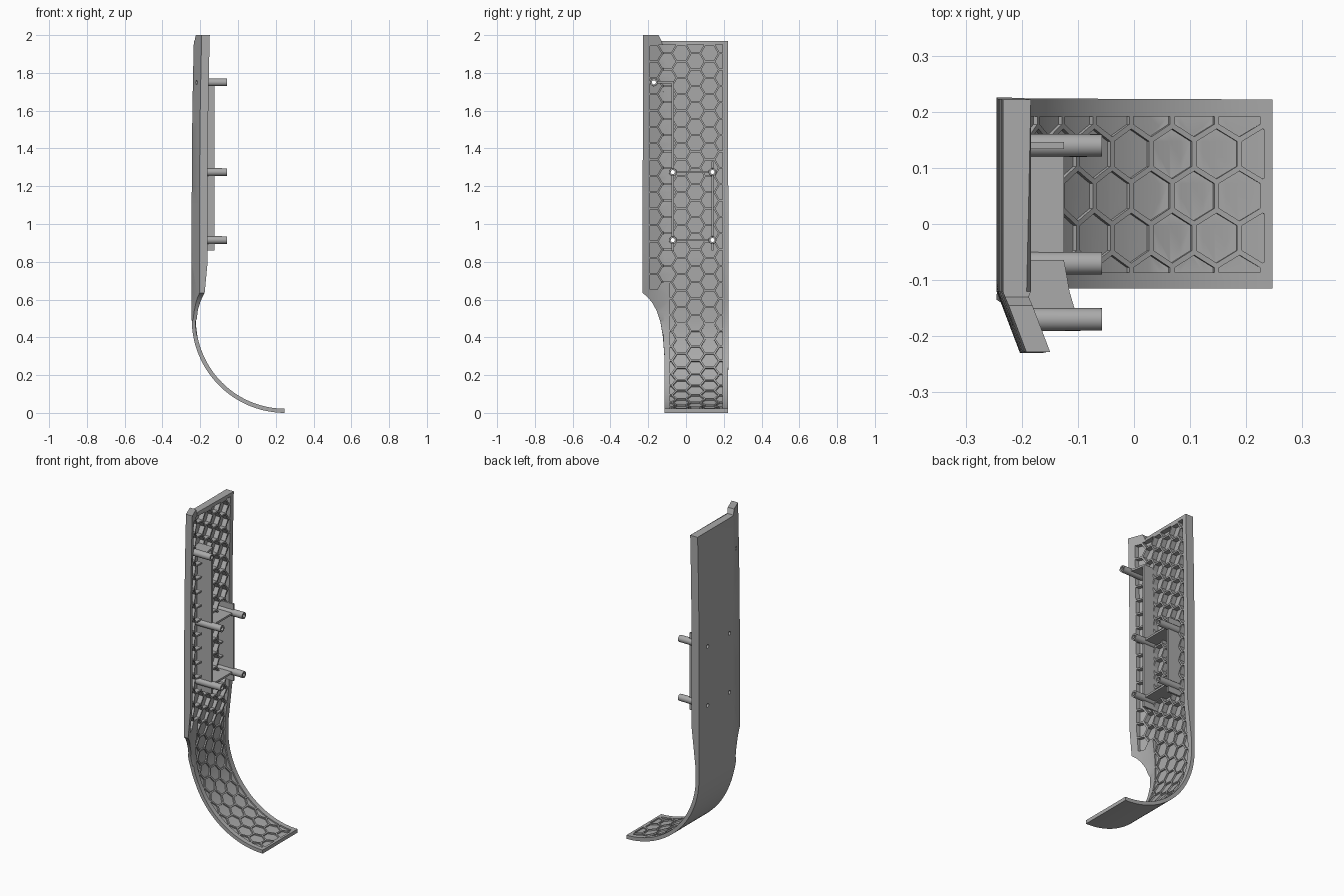
import bpy, bmesh, math
from mathutils import Vector

cube = bpy.data.objects.get("Cube")
if cube:
    bpy.data.objects.remove(cube)

grey = bpy.data.materials.new("plain grey")
grey.use_nodes = True
COLOUR = (0.4, 0.4, 0.4, 1)
grey.diffuse_color = COLOUR
grey.node_tree.nodes["Principled BSDF"].inputs["Base Color"].default_value = COLOUR

# Sheet layout: the panel is made flat (depth, y, run) and then bent
R, CX, CZ = 0.495, 0.25, 0.495
RUN_END = CZ - R * math.pi / 2 + 0.003
DEPTH, FLOOR = 0.1, 0.05
BEND_Y, SLOPE = -0.12, 0.38


def lean(z):
    return 0.012 * (max(z - 1.1, 0) / 0.9) ** 2


def skin_x(y, z):
    return CX - R + lean(z) + SLOPE * max(BEND_Y - y, 0)


def bend(co):
    d, y, s = co
    k = min(max((s - 0.55) / 0.25, 0), 1)
    total = 0.022 + 0.028 * k
    floor = 0.014 + 0.006 * k
    if d < FLOOR:
        t = floor * d / FLOOR
    else:
        t = floor + (total - floor) * (d - FLOOR) / (DEPTH - FLOOR)
    if y < BEND_Y:
        t *= 0.85
    if s >= CZ:
        return Vector((skin_x(y, s) + t, y, s))
    a = (CZ - s) / R
    return Vector((CX - (R - t) * math.cos(a), y, CZ - (R - t) * math.sin(a)))


def finish(bm, name, smooth=True):
    bmesh.ops.recalc_face_normals(bm, faces=bm.faces[:])
    mesh = bpy.data.meshes.new(name)
    bm.to_mesh(mesh)
    bm.free()
    mesh.materials.append(grey)
    ob = bpy.data.objects.new(name, mesh)
    bpy.context.collection.objects.link(ob)
    if smooth:
        bpy.ops.object.select_all(action='DESELECT')
        ob.select_set(True)
        bpy.context.view_layer.objects.active = ob
        bpy.ops.object.shade_smooth_by_angle(angle=math.radians(25))
    return ob


def prisms(polys, x0, x1, name):
    """Extrude (y, z) polygons along x."""
    bm = bmesh.new()
    for poly in polys:
        a = [bm.verts.new((x0, y, z)) for y, z in poly]
        b = [bm.verts.new((x1, y, z)) for y, z in poly]
        bm.faces.new(a)
        bm.faces.new(b[::-1])
        for i in range(len(a)):
            j = (i + 1) % len(a)
            bm.faces.new((a[j], a[i], b[i], b[j]))
    return finish(bm, name, smooth=False)


def ring(y, z, r, n, turn=0):
    return [(y + r * math.cos(turn + math.tau * i / n),
             z + r * math.sin(turn + math.tau * i / n)) for i in range(n)]


def clip(bm, faces, co, no):
    geom = set(faces)
    for f in faces:
        geom.update(f.edges)
        geom.update(f.verts)
    bmesh.ops.bisect_plane(bm, geom=list(geom), plane_co=co, plane_no=no, clear_outer=True)


# Honeycomb pockets, trimmed to leave a plain rim
bm = bmesh.new()
PITCH = 0.0866
for col in range(6):
    y = 0.2 - 0.075 * col
    for row in range(28):
        s = -0.3043 + PITCH * (row + 0.5 * (col % 2))
        bm.faces.new([bm.verts.new((0, p, q)) for p, q in ring(y, s, 0.0445, 6)])
clip(bm, bm.faces[:], (0, 0.192, 0), (0, 1, 0))
clip(bm, bm.faces[:], (0, -0.19, 0), (0, -1, 0))
clip(bm, bm.faces[:], (0, 0, 1.95), (0, 0, 1))
clip(bm, bm.faces[:], (0, 0, RUN_END + 0.015), (0, 0, -1))
low = [f for f in bm.faces if f.calc_center_median().z < 0.68]
clip(bm, low, (0, -0.086, 0), (0, -1, 0))
pockets = [[(v.co.y, v.co.z) for v in f.verts] for f in bm.faces if f.calc_area() > 1e-5]
bm.free()

# Pin positions (y, z)
PINS = [(-0.17, 1.75)] + [(y, z) for y in (-0.07, 0.14) for z in (0.915, 1.275)]

# Flat sheet with its outline, pockets and screw holes
outline = [(0.222, RUN_END), (0.225, 0.6), (0.222, 1.97), (-0.13, 1.97), (-0.145, 2.0),
           (-0.228, 2.0), (-0.23, 0.635), (-0.205, 0.615), (-0.18, 0.585), (-0.155, 0.54),
           (-0.135, 0.48), (-0.122, 0.4), (-0.115, 0.3), (-0.115, RUN_END)]
sheet = prisms([outline], 0, DEPTH, "flat_sheet")
helpers = [prisms(pockets, FLOOR, DEPTH * 1.5, "pocket_cutter"),
           prisms([ring(y, z, 0.011, 16) for y, z in PINS], -DEPTH, DEPTH * 2, "hole_cutter")]
for cutter in helpers:
    cutter.hide_render = True
    mod = sheet.modifiers.new("cut", 'BOOLEAN')
    mod.operation, mod.solver, mod.object = 'DIFFERENCE', 'EXACT', cutter
cut = sheet.evaluated_get(bpy.context.evaluated_depsgraph_get())
bm = bmesh.new()
bm.from_mesh(cut.to_mesh())
cut.to_mesh_clear()
for ob in helpers + [sheet]:
    bpy.data.objects.remove(ob)

# Slice the sheet across its curves and bend it to shape
bmesh.ops.triangulate(bm, faces=bm.faces[:])
STEPS = 36
levels = [RUN_END + (CZ - RUN_END) * i / STEPS for i in range(1, STEPS + 1)]
levels += [0.55, 0.8] + [1.1 + 0.15 * i for i in range(6)]
planes = [((0, 0, s), (0, 0, 1)) for s in levels] + [((0, BEND_Y, 0), (0, 1, 0)),
                                                    ((FLOOR, 0, 0), (1, 0, 0))]
for co, no in planes:
    bmesh.ops.bisect_plane(bm, geom=bm.verts[:] + bm.edges[:] + bm.faces[:],
                           plane_co=co, plane_no=no)
for v in bm.verts:
    v.co = bend(v.co)
finish(bm, "curved_panel")

# Hollow mounting pins
TIP = -0.057
for i, (y, z) in enumerate(PINS):
    bm = bmesh.new()
    start = skin_x(y, z) + 0.008
    loops = [[bm.verts.new((x, p, q)) for p, q in ring(y, z, r, 24)]
             for x, r in ((start, 0.021), (TIP, 0.02), (TIP, 0.011), (start, 0.011))]
    for k in range(4):
        a, b = loops[k], loops[(k + 1) % 4]
        for j in range(24):
            n = (j + 1) % 24
            bm.faces.new((a[j], a[n], b[n], b[j]))
    finish(bm, f"mounting_pin_{i + 1}")


# Thin stiffening webs between the pins
def web(name, y0, y1, z0, z1, x1=-0.125):
    prisms([[(y0, z0), (y1, z0), (y1, z1), (y0, z1)]], -0.23, x1, name)


W = 0.006
GAP = 0.016
web("front_web_lower", -0.07 - W, -0.07 + W, 0.86, 0.915 - GAP)
web("front_web_middle", -0.07 - W, -0.07 + W, 0.915 + GAP, 1.275 - GAP)
web("front_web_upper", -0.07 - W, -0.07 + W, 1.275 + GAP, 1.75 + W)
web("back_web_lower", 0.14 - W, 0.14 + W, 0.86, 0.915 - GAP)
web("back_web_middle", 0.14 - W, 0.14 + W, 0.915 + GAP, 1.275 - GAP)
web("back_web_upper", 0.14 - W, 0.14 + W, 1.275 + GAP, 1.33)
for label, z in (("lower", 0.915), ("upper", 1.275)):
    web(f"cross_web_{label}", -0.07 + GAP, 0.14 - GAP, z - W, z + W)

# Top bracket with a hollowed end, reaching the front pin
bm = bmesh.new()
edge = [(-0.23, -0.064), (-0.125, -0.064), (-0.12, -0.09), (-0.115, -0.12), (-0.105, -0.154),
        (-0.19, -0.154)]
lower = [bm.verts.new((x, y, 1.75 - W)) for x, y in edge]
upper = [bm.verts.new((x, y, 1.75 + W)) for x, y in edge]
bm.faces.new(lower)
bm.faces.new(upper)
for i in range(len(edge)):
    j = (i + 1) % len(edge)
    bm.faces.new((lower[i], lower[j], upper[j], upper[i]))
finish(bm, "top_bracket", smooth=False)
